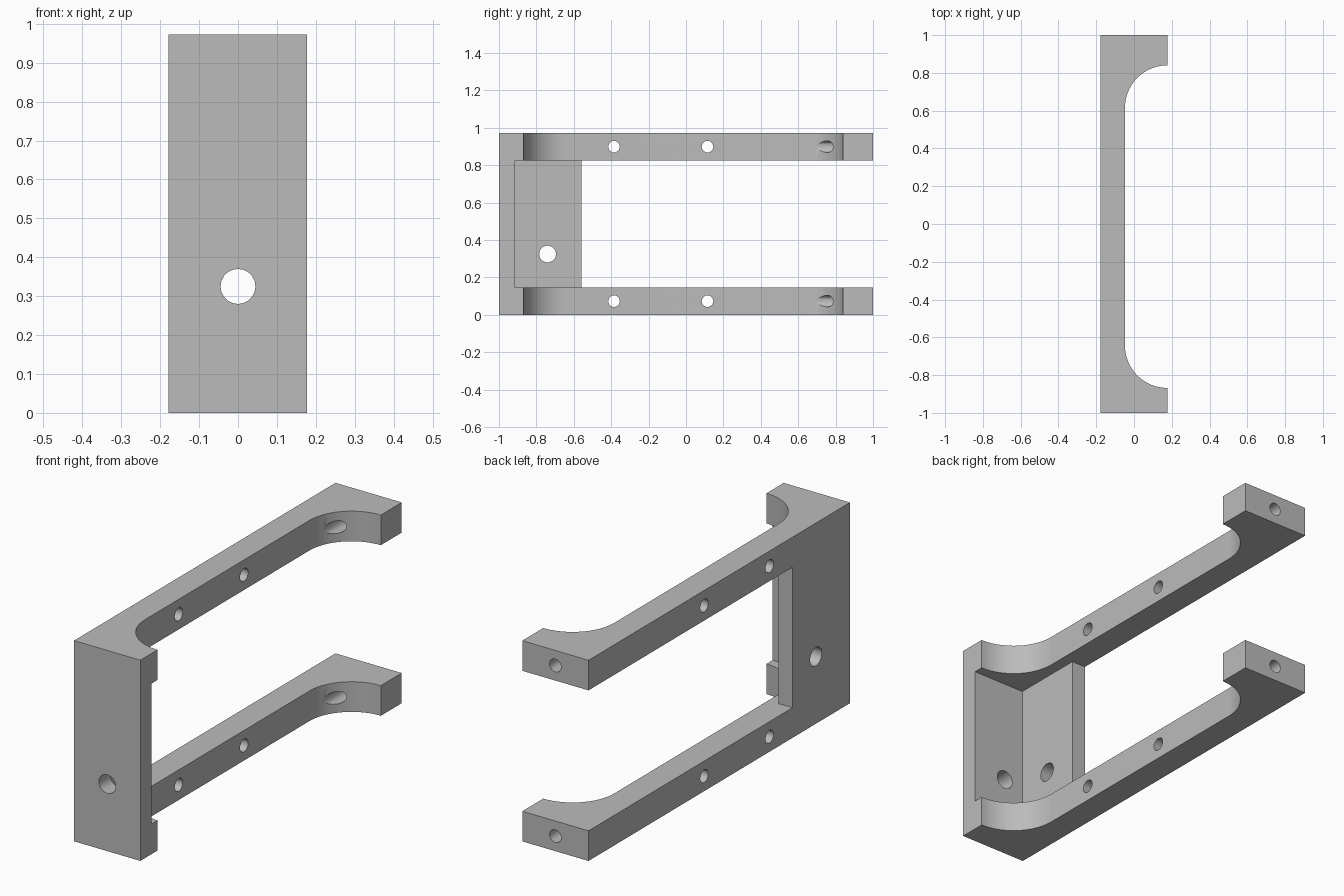
import bpy, bmesh
from math import pi, cos, sin, radians
from mathutils import Matrix

cube = bpy.data.objects.get("Cube")
if cube:
    bpy.data.objects.remove(cube, do_unlink=True)

# Main dimensions
X0, X1 = -0.178, 0.177
HEIGHT, ARM = 0.972, 0.146
BAR_X, RADIUS = -0.048, 0.225
FRONT_IN, BACK_IN = -0.868, 0.84

grey = bpy.data.materials.new("plain grey")
grey.use_nodes = True
colour = (0.5, 0.5, 0.5, 1)
grey.diffuse_color = colour
grey.node_tree.nodes["Principled BSDF"].inputs["Base Color"].default_value = colour


def finish_mesh(name, bm):
    bmesh.ops.recalc_face_normals(bm, faces=bm.faces)
    mesh = bpy.data.meshes.new(name)
    bm.to_mesh(mesh)
    bm.free()
    mesh.materials.append(grey)
    obj = bpy.data.objects.new(name, mesh)
    bpy.context.collection.objects.link(obj)
    return obj


def extrude_profile(name, points, z0, z1):
    bm = bmesh.new()
    face = bm.faces.new([bm.verts.new((x, y, z0)) for x, y in points])
    top = bmesh.ops.extrude_face_region(bm, geom=[face])
    verts = [v for v in top["geom"] if isinstance(v, bmesh.types.BMVert)]
    bmesh.ops.translate(bm, verts=verts, vec=(0, 0, z1 - z0))
    return finish_mesh(name, bm)


def drill(obj, centre, axis, radius, depth, sides=20):
    bm = bmesh.new()
    turn = Matrix.Rotation(pi / 2, 4, "Y" if axis == "X" else "X")
    bmesh.ops.create_cone(bm, cap_ends=True, segments=sides, radius1=radius,
                          radius2=radius, depth=depth,
                          matrix=Matrix.Translation(centre) @ turn)
    cutter = finish_mesh("hole_cutter", bm)
    cutter.hide_render = True
    mod = obj.modifiers.new("hole", "BOOLEAN")
    mod.operation, mod.solver, mod.object = "DIFFERENCE", "EXACT", cutter
    bpy.context.view_layer.objects.active = obj
    bpy.ops.object.modifier_apply(modifier=mod.name)
    bpy.data.objects.remove(cutter, do_unlink=True)


def arc(cy, start, end, steps=20):
    angles = [start + (end - start) * i / steps for i in range(steps + 1)]
    return [(X1 + RADIUS * cos(a), cy + RADIUS * sin(a)) for a in angles]


# Long arms with a rounded hook at each end
arm_profile = [(X0, -1), (X1, -1)]
arm_profile += arc(FRONT_IN + RADIUS, 1.5 * pi, pi)
arm_profile += arc(BACK_IN - RADIUS, pi, pi / 2)
arm_profile += [(X1, 1), (X0, 1)]

parts = []
for name, z in (("lower_arm", 0), ("upper_arm", HEIGHT - ARM)):
    arm = extrude_profile(name, arm_profile, z, z + ARM)
    mid = z + ARM / 2
    for y in (-0.385, 0.115):
        drill(arm, (BAR_X, y, mid), "X", 0.031, 0.5)
    # Hole through the back hook, ending in the open curve
    drill(arm, (0, 0.87, mid), "Y", 0.031, 0.36)
    parts.append(arm)

# Corner plate joining the arms
plate_in, side_in, side_end = -0.915, X0 + 0.074, -0.56
corner = extrude_profile("corner_plate", [
    (X0, -1), (X1, -1), (X1, plate_in), (side_in, plate_in),
    (side_in, side_end), (X0, side_end)], ARM, HEIGHT - ARM)
drill(corner, (0, -0.95, 0.325), "Y", 0.045, 0.3)
drill(corner, (X0, -0.74, 0.325), "X", 0.045, 0.3)
parts.append(corner)

# Smooth curves, sharp edges
bpy.ops.object.select_all(action="DESELECT")
for part in parts:
    part.select_set(True)
bpy.context.view_layer.objects.active = corner
bpy.ops.object.shade_smooth_by_angle(angle=radians(30))
